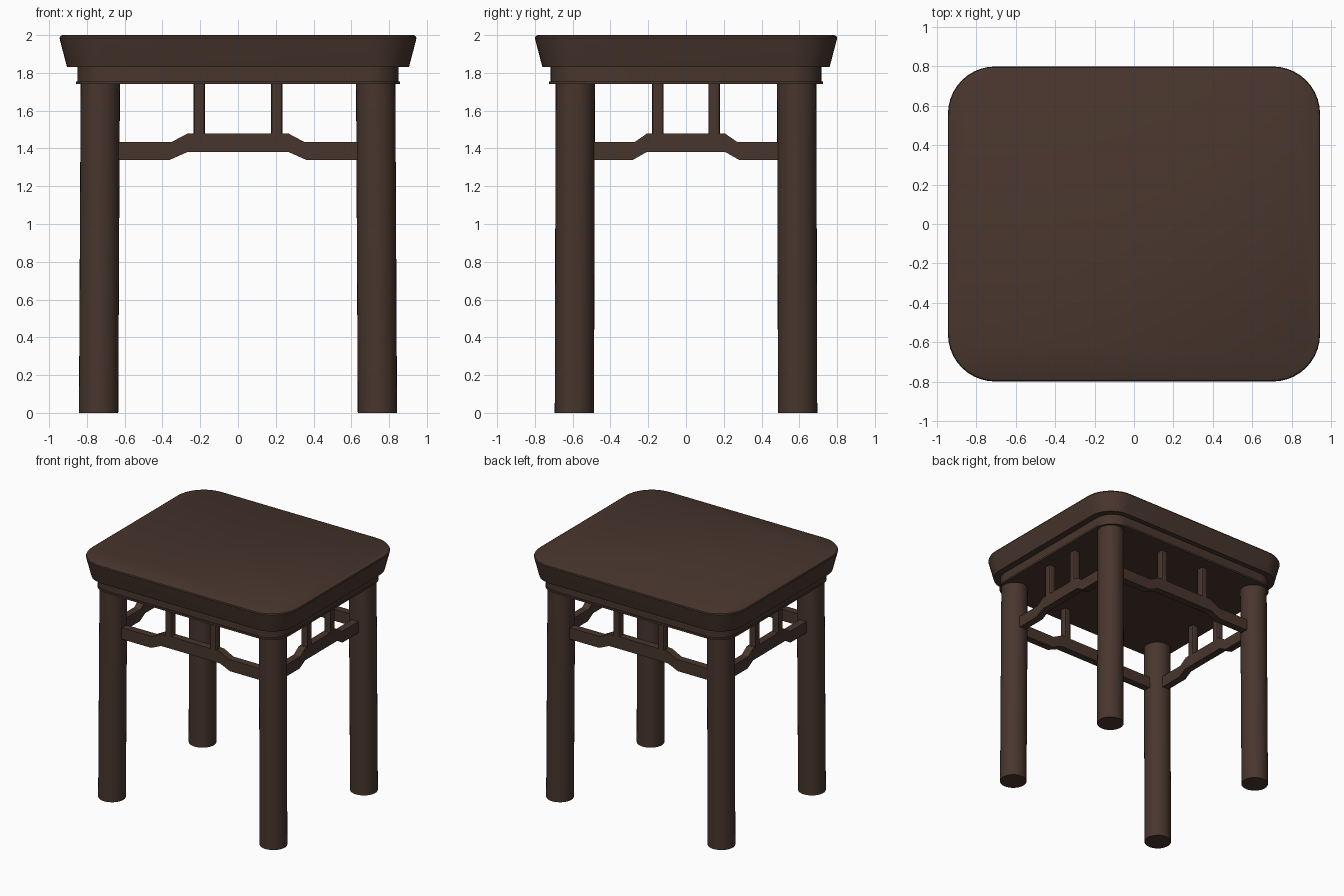
import bpy, bmesh, math
from mathutils import Vector

cube = bpy.data.objects.get("Cube")
if cube:
    bpy.data.objects.remove(cube, do_unlink=True)

wood = bpy.data.materials.new("dark brown wood")
wood.use_nodes = True
colour = (0.064, 0.036, 0.026, 1)
wood.diffuse_color = colour
bsdf = wood.node_tree.nodes["Principled BSDF"]
bsdf.inputs["Base Color"].default_value = colour
bsdf.inputs["Roughness"].default_value = 0.6


def finish(name, bm):
    bmesh.ops.recalc_face_normals(bm, faces=bm.faces)
    mesh = bpy.data.meshes.new(name)
    bm.to_mesh(mesh)
    bm.free()
    mesh.materials.append(wood)
    obj = bpy.data.objects.new(name, mesh)
    bpy.context.collection.objects.link(obj)
    bpy.ops.object.select_all(action="DESELECT")
    obj.select_set(True)
    bpy.context.view_layer.objects.active = obj
    bpy.ops.object.shade_smooth_by_angle(angle=math.radians(30))
    return obj


def rounded_rect(hx, hy, r, steps=10):
    pts = []
    for q, (sx, sy) in enumerate([(1, 1), (-1, 1), (-1, -1), (1, -1)]):
        for i in range(steps + 1):
            a = math.pi / 2 * (q + i / steps)
            pts.append((sx * (hx - r) + r * math.cos(a), sy * (hy - r) + r * math.sin(a)))
    return pts


def loft(name, rings):
    """Join closed rings of points and cap both ends."""
    bm = bmesh.new()
    loops = [[bm.verts.new(p) for p in ring] for ring in rings]
    n = len(loops[0])
    for a, b in zip(loops, loops[1:]):
        for i in range(n):
            j = (i + 1) % n
            bm.faces.new((a[i], a[j], b[j], b[i]))
    bm.faces.new(loops[0])
    bm.faces.new(loops[-1])
    return finish(name, bm)


def slab(name, hx, hy, r, levels):
    """Rounded slab; levels are (height, inset from the full outline)."""
    return loft(name, [[(x, y, z) for x, y in rounded_rect(hx - d, hy - d, r - d)]
                       for z, d in levels])


# Seat flares outward, with a softened top edge
slab("seat", 0.945, 0.80, 0.24,
     [(1.83, 0.04), (1.975, 0.002), (1.985, 0), (1.994, 0.004), (2.0, 0.016)])

# Apron below the seat, with a thin lip along its bottom
slab("apron", 0.85, 0.717, 0.16, [(1.755, 0), (1.83, 0)])
slab("apron_lip", 0.858, 0.725, 0.168, [(1.74, 0), (1.755, 0)])

# Round legs, splayed very slightly
for sx, side in ((-1, "right"), (1, "left")):
    for sy, end in ((-1, "front"), (1, "back")):
        rings = []
        for x, y, z in ((0.738, 0.591, 0), (0.729, 0.586, 1.745)):
            rings.append([(sx * x + 0.104 * math.cos(t * math.tau / 32),
                           sy * y + 0.104 * math.sin(t * math.tau / 32), z) for t in range(32)])
        loft(f"{end}_{side}_leg", rings)


def stretcher(name, direction, half, inner, outer, strut, offset):
    """Humped rail between two legs, with two struts up to the apron."""
    along = Vector(direction)
    across = Vector((-along.y, along.x, 0))
    outline = [(-half, 1.34), (-outer, 1.34), (-inner, 1.38),
               (inner, 1.38), (outer, 1.34), (half, 1.34),
               (half, 1.435), (outer - 0.01, 1.435), (inner - 0.005, 1.48),
               (0.005 - inner, 1.48), (0.01 - outer, 1.435), (-half, 1.435)]
    loft(name + "_rail", [[along * u + across * (offset + d) + Vector((0, 0, z))
                           for u, z in outline] for d in (-0.03, 0.03)])
    for s, tag in ((-1, "a"), (1, "b")):
        base = along * (s * strut) + across * offset
        loft(f"{name}_strut_{tag}", [
            [base + Vector((x, y, z)) for x, y in rounded_rect(0.03, 0.03, 0.012, 3)]
            for z in (1.46, 1.745)])


for name, direction in (("front", (-1, 0, 0)), ("back", (1, 0, 0))):
    stretcher(name, direction, 0.70, 0.27, 0.36, 0.205, 0.59)
for name, direction in (("left", (0, -1, 0)), ("right", (0, 1, 0))):
    stretcher(name, direction, 0.56, 0.21, 0.28, 0.15, 0.73)
